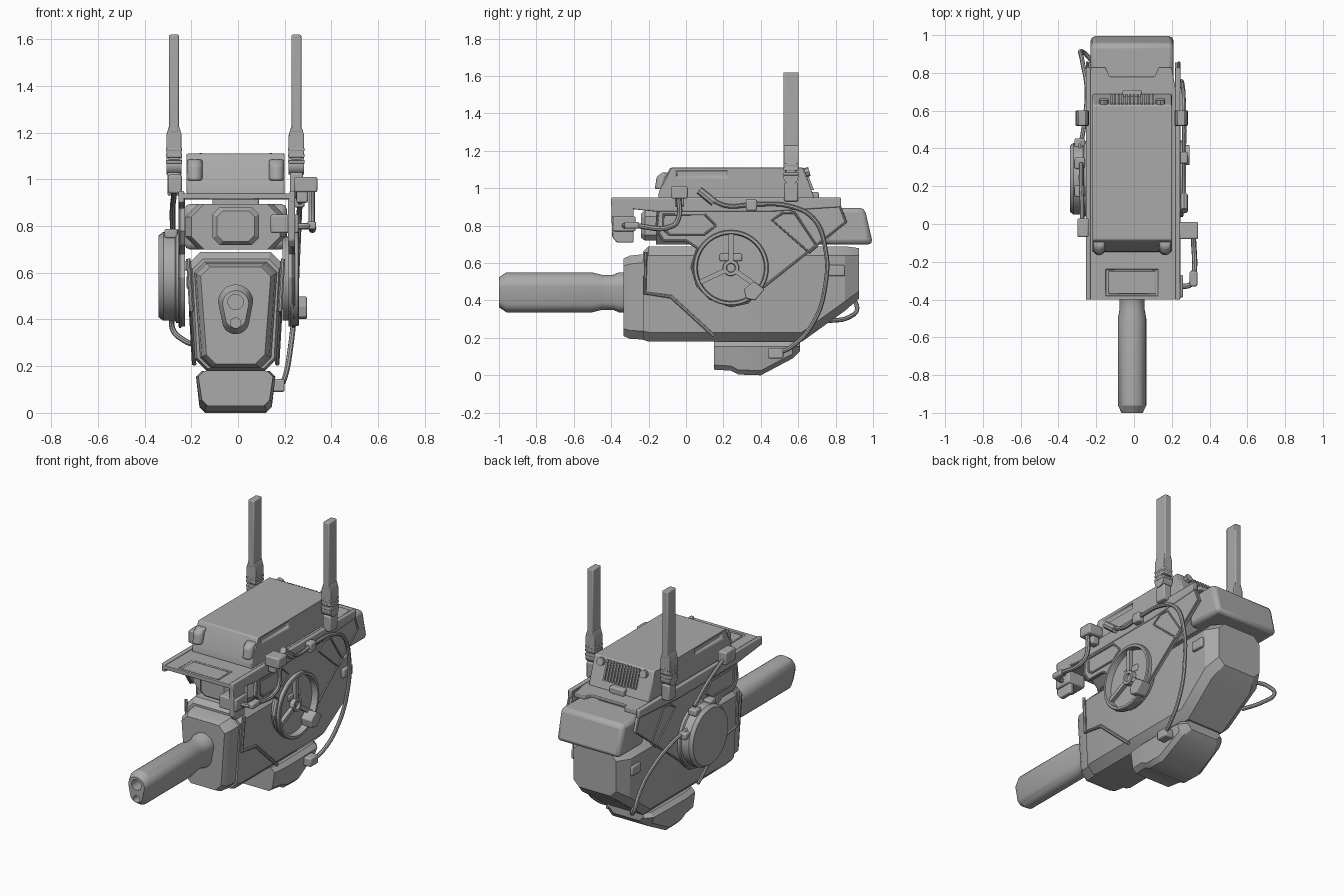
import bpy, bmesh
from math import sin, cos, pi, radians
from mathutils import Vector, Matrix

if "Cube" in bpy.data.objects:
    bpy.data.objects.remove(bpy.data.objects["Cube"])

grey = bpy.data.materials.new("grey_paint")
grey.use_nodes = True
grey.diffuse_color = (0.4, 0.4, 0.4, 1)
grey.node_tree.nodes["Principled BSDF"].inputs["Base Color"].default_value = (0.4, 0.4, 0.4, 1)
parts = []
CX = -0.01  # the hull sits slightly off the centre plane


def finish(name, bm, bevel=0):
    bmesh.ops.recalc_face_normals(bm, faces=bm.faces)
    me = bpy.data.meshes.new(name)
    bm.to_mesh(me)
    bm.free()
    me.materials.append(grey)
    ob = bpy.data.objects.new(name, me)
    bpy.context.collection.objects.link(ob)
    if bevel:
        mod = ob.modifiers.new("bevel", "BEVEL")
        mod.width, mod.segments, mod.limit_method = bevel, 2, 'ANGLE'
        mod.angle_limit = radians(35)
    parts.append(ob)
    return ob


def loft(name, rings, bevel=0, closed=False):
    """Skin matching rings of points; cap the ends unless closed."""
    bm = bmesh.new()
    vs = [[bm.verts.new(p) for p in r] for r in rings]
    n = len(vs[0])
    pairs = list(zip(vs, vs[1:])) + ([(vs[-1], vs[0])] if closed else [])
    for a, b in pairs:
        for i in range(n):
            bm.faces.new((a[i], a[(i + 1) % n], b[(i + 1) % n], b[i]))
    if not closed:
        bm.faces.new(vs[0])
        bm.faces.new(vs[-1])
    return finish(name, bm, bevel)


def prism(name, yz, x0, x1, bevel=0):
    return loft(name, [[(x, y, z) for y, z in yz] for x in (x0, x1)], bevel)


def box(name, x, y, z, bevel=0.008):
    return prism(name, [(y[0], z[0]), (y[1], z[0]), (y[1], z[1]), (y[0], z[1])], x[0], x[1], bevel)


def lathe(name, profile, y, z, closed=False, n=40):
    """Turn an (x, radius) profile about an axis along x."""
    rings = [[(x, y + r * cos(2 * pi * i / n), z + r * sin(2 * pi * i / n)) for i in range(n)]
             for x, r in profile]
    return loft(name, rings, 0, closed)


def tube(name, pts, r, smooth=True, cyclic=False):
    cu = bpy.data.curves.new(name, 'CURVE')
    cu.dimensions, cu.bevel_depth, cu.bevel_resolution = '3D', r, 2
    cu.use_fill_caps = True
    if smooth:
        sp = cu.splines.new('BEZIER')
        sp.bezier_points.add(len(pts) - 1)
        for b, p in zip(sp.bezier_points, pts):
            b.co, b.handle_left_type, b.handle_right_type = p, 'AUTO', 'AUTO'
        sp.resolution_u = 6
    else:
        sp = cu.splines.new('POLY')
        sp.points.add(len(pts) - 1)
        for b, p in zip(sp.points, pts):
            b.co = (*p, 1)
    sp.use_cyclic_u = cyclic
    ob = bpy.data.objects.new(name, cu)
    bpy.context.collection.objects.link(ob)
    cu.materials.append(grey)
    bpy.ops.object.select_all(action='DESELECT')
    ob.select_set(True)
    bpy.context.view_layer.objects.active = ob
    bpy.ops.object.convert(target='MESH')
    parts.append(bpy.context.view_layer.objects.active)


def cut(ob, cutter):
    parts.remove(cutter)
    mod = ob.modifiers.new("cut", "BOOLEAN")
    mod.object, mod.solver = cutter, 'EXACT'
    bpy.context.view_layer.objects.active = ob
    bpy.ops.object.modifier_apply(modifier="cut")
    bpy.data.objects.remove(cutter)


def octagon(y, z0, z1, top, bottom, c):
    half = [(top - c, z1), (top, z1 - c), (bottom, z0 + c), (bottom - c, z0)]
    return [(CX + x, y, z) for x, z in half] + [(CX - x, y, z) for x, z in reversed(half)]


# Lower hull with stepped front collar and tapered tail
loft("front_collar", [octagon(-0.334, .21, .625, .15, .125, .04), octagon(-0.30, .195, .64, .17, .145, .045),
                      octagon(-0.2, .19, .65, .18, .155, .045)])
loft("lower_hull", [octagon(-0.23, .19, .66, .185, .165, .045), octagon(-0.20, .18, .69, .20, .175, .05),
                    octagon(.62, .18, .69, .20, .175, .05), octagon(.85, .345, .69, .20, .19, .05),
                    octagon(.925, .41, .68, .15, .15, .04)])

# Bottom box
box_sides = [(.15, .03, .18, .16), (.24, .025, .18, .17), (.28, .004, .18, .17),
             (.40, 0, .18, .17), (.57, .09, .18, .165), (.61, .13, .18, .13)]
loft("bottom_box", [octagon(y, a, b, w, w - .015, .025) for y, a, b, w in box_sides])


# Barrel with pill-shaped section and two bores
def pill(y, k):
    ring = []
    for i in range(28):
        a = 2 * pi * i / 28
        r, zc = (.075, .475) if sin(a) >= 0 else (.058, .395)
        ring.append((CX + k * r * cos(a), y, .445 + k * (zc + r * sin(a) - .445)))
    return ring


barrel = loft("barrel", [pill(-1, .75), pill(-.96, 1), pill(-.50, 1), pill(-.45, .88), pill(-.39, .88),
                         pill(-.36, 1), pill(-.30, 1)])
for zc, r in ((.475, .033), (.385, .022)):
    bore = [[(CX + r * cos(i * pi / 10), y, zc + r * sin(i * pi / 10)) for i in range(20)] for y in (-1.1, -.90)]
    cut(barrel, loft("bore", bore))

# Upper hull, sensor lens and rear block
loft("upper_hull", [octagon(y, .70, .895, w, w, .055) for y, w in ((-.16, .19), (-.12, .215), (.8, .215))])
loft("sensor_lens", [octagon(-.24, .735, .865, .08, .08, .025), octagon(-.22, .72, .88, .10, .10, .03),
                     octagon(-.1, .72, .88, .10, .10, .03)])
rear = prism("rear_block", [(.74, .70), (1.0, .70), (.955, .895), (.74, .895)], -.23, .21, .025)
box("deck_neck", (-.11, .09), (-.1, .75), (.88, .93))

# Deck plate with front hood recess
deck_points = [(-.25, -.4), (.24, -.4), (.24, .6), (.2, .83), (.13, .83), (.11, .78),
               (-.13, .78), (-.15, .83), (-.23, .83), (-.25, .6)]
deck = loft("deck_plate", [[(x, y, z) for x, y in deck_points] for z in (.915, .94)], .004)
cut(deck, box("recess", (-.15, .13), (-.38, -.24), (.93, 1), 0))
box("hood_panel", (-.135, .115), (-.37, -.25), (.92, .936), .004)

# Top housing
profile = [(-.15, .935), (-.145, .98), (-.085, 1.11), (.63, 1.11), (.69, .935)]
housing = prism("top_housing", profile, -.22, .20, .015)
for side in (-1, 1):
    x = CX + side * .215
    cut(housing, box("slot", (x - .02, x + .02), (-.05, .22), (1.06, 1.095), 0))
    lug = CX + side * .175
    loft("front_lug", [[(lug + .032 * cos(a * pi / 8), -.115 + s + .032 * sin(a * pi / 8), z)
                        for a in range(16)] for z, s in ((.995, -.02), (1.06, -.01), (1.085, .02))], .008)
    tube("vent_bolt", [(CX + side * .15, .625, 1.08), (CX + side * .15, .66, 1.09)], .025, False)
for i in range(12):
    x = CX - .11 + i * .02
    prism("vent_fin", [(.61, 1.1), (.64, 1.105), (.685, .99), (.65, .99)], x - .005, x + .005)
box("rear_latch", (-.06, .04), (.64, .71), (.935, .98))

# Side frames with raised outlines, rails and antennas
frame = [(-.14, .94), (.81, .94), (.855, .82), (.40, .46), (.33, .39), (.24, .37), (.13, .41),
         (.06, .48), (.03, .58), (.06, .68), (0, .72), (-.12, .72), (-.16, .78)]
panel = [(-.12, .78), (-.09, .755), (.10, .755), (.16, .80), (.10, .86), (-.12, .86)]
window = [(.46, .83), (.52, .87), (.58, .87), (.70, .69), (.66, .655)]
hull_step = [(.203, -.215, .66), (.19, -.22, .44), (.19, -.08, .42), (.178, .15, .21)]
for side in (-1, 1):
    x = lambda v: -.005 + side * v
    plate = prism("side_frame", frame, x(.222), x(.243))
    if side > 0:
        cut(plate, lathe("wheel_well", [(.2, .182), (.3, .182)], .24, .575))
    prism("side_rail", [(-.4, .90), (-.16, .875), (.45, .875), (.83, .90), (.83, .95), (-.4, .95)],
          x(.225), x(.25), .006)
    for name, loop in (("frame_rim", frame), ("panel_rim", panel), ("window_rim", window)):
        tube(name, [(x(.243), y, z) for y, z in loop], .007, False, True)
    tube("hull_panel_edge", [(CX + side * px, y, z) for px, y, z in hull_step], .01, False)
    box("cross_strut", sorted((x(.12), x(.235))), (.18, .30), (.61, .65))
    box("rear_clip", sorted((x(.19), x(.215))), (.76, .85), (.53, .59))
    # Antenna: blade, ribbed grip and pivot
    ax = -.012 + side * .262
    box("antenna_blade", (ax - .021, ax + .021), (.52, .602), (1.2, 1.62), .006)
    loft("antenna_taper", [[(ax + sx * w, .561 + sy * .04, z) for sx, sy in ((-1, -1), (1, -1), (1, 1), (-1, 1))]
                           for z, w in ((1.1, .033), (1.19, .033), (1.23, .021))], .004)
    for k in range(3):
        box("antenna_rib", (ax - .035, ax + .035), (.52, .602), (1.068 + k * .026, 1.084 + k * .026), .004)
    box("antenna_core", (ax - .025, ax + .025), (.53, .592), (1.03, 1.12))
    lathe("antenna_pivot", [(ax - .033, .04), (ax + .033, .04)], .561, 1.06, n=20)
    box("antenna_mount", (ax - .028, ax + .028), (.525, .60), (.93, 1.03))

# Spoked wheel on the left side
lathe("wheel_back", [(.19, .18), (.222, .18)], .24, .575)
lathe("wheel_ring", [(.225, .202), (.258, .202), (.262, .197), (.262, .183), (.225, .178)], .24, .575, True)
lathe("wheel_hub", [(.21, .045), (.25, .042), (.25, .025), (.235, .022)], .24, .575, n=20)
for a in (90, 205, 325):
    d = Vector((0, cos(radians(a)), sin(radians(a))))
    s = Vector((0, -d.z, d.y)) * .013
    c = Vector((0, .24, .575))
    ring = [c + d * .03 + s, c + d * .19 + s, c + d * .19 - s, c + d * .03 - s]
    loft("wheel_spoke", [[p + Vector((x, 0, 0)) for p in ring] for x in (.22, .245)])
prism("wheel_bracket", [(.32, .41), (.37, .40), (.42, .46), (.36, .50), (.31, .46)], .22, .295, .006)

# Drum on the right side
lathe("side_drum", [(-.24, .20), (-.265, .20), (-.27, .19), (-.32, .19), (-.34, .175)], .24, .585)
for a in (20, 65, 110):
    y, z = .24 + .195 * cos(radians(a)), .585 + .195 * sin(radians(a))
    box("drum_clamp", (-.315, -.26), (y - .03, y + .03), (z - .02, z + .02))

# Left side camera, junction block and pipe
box("side_camera", (.14, .26), (-.39, -.27), (.77, .85))
prism("camera_bracket", [(-.4, .93), (-.28, .93), (-.28, .71), (-.37, .71), (-.395, .74)], .215, .245, .006)
box("left_junction", (.24, .34), (-.08, .01), (.945, 1.01))
box("left_junction_foot", (.25, .30), (-.06, -.01), (.90, .95))
tube("left_pipe", [(.315, -.04, .96), (.315, -.04, .84), (.315, -.07, .80), (.315, -.28, .80),
                   (.30, -.32, .80), (.24, -.33, .80)], .014)
box("pipe_coupling", (.295, .335), (-.33, -.25), (.785, .82))
box("right_junction", (-.30, -.24), (-.07, .03), (.94, 1.02))

# Cables
tube("left_cable", [(.18, .48, .115), (.2, .56, .15), (.225, .68, .28), (.245, .745, .48), (.255, .745, .68),
                    (.262, .68, .84), (.265, .55, .905), (.265, .38, .915), (.265, .2, .91), (.265, .08, .99)], .012)
tube("cable_sleeve", [(.265, .15, .925), (.265, .07, .99)], .022)
box("cable_clamp", (.24, .285), (.32, .38), (.88, .94))
box("cable_plug", (.14, .20), (.44, .52), (.09, .145))
tube("right_cable", [(-.29, .38, .68), (-.265, .52, .63), (-.25, .72, .52), (-.275, .87, .43),
                     (-.28, .915, .36), (-.23, .87, .31), (-.17, .76, .29)], .012)
tube("right_top_cable", [(-.275, .02, .97), (-.275, .1, .93), (-.28, .2, .88), (-.28, .32, .79)], .012)

# Smooth shading with sharp edges kept
bpy.ops.object.select_all(action='DESELECT')
for ob in parts:
    ob.select_set(True)
bpy.context.view_layer.objects.active = parts[0]
bpy.ops.object.shade_smooth_by_angle(angle=radians(30))
